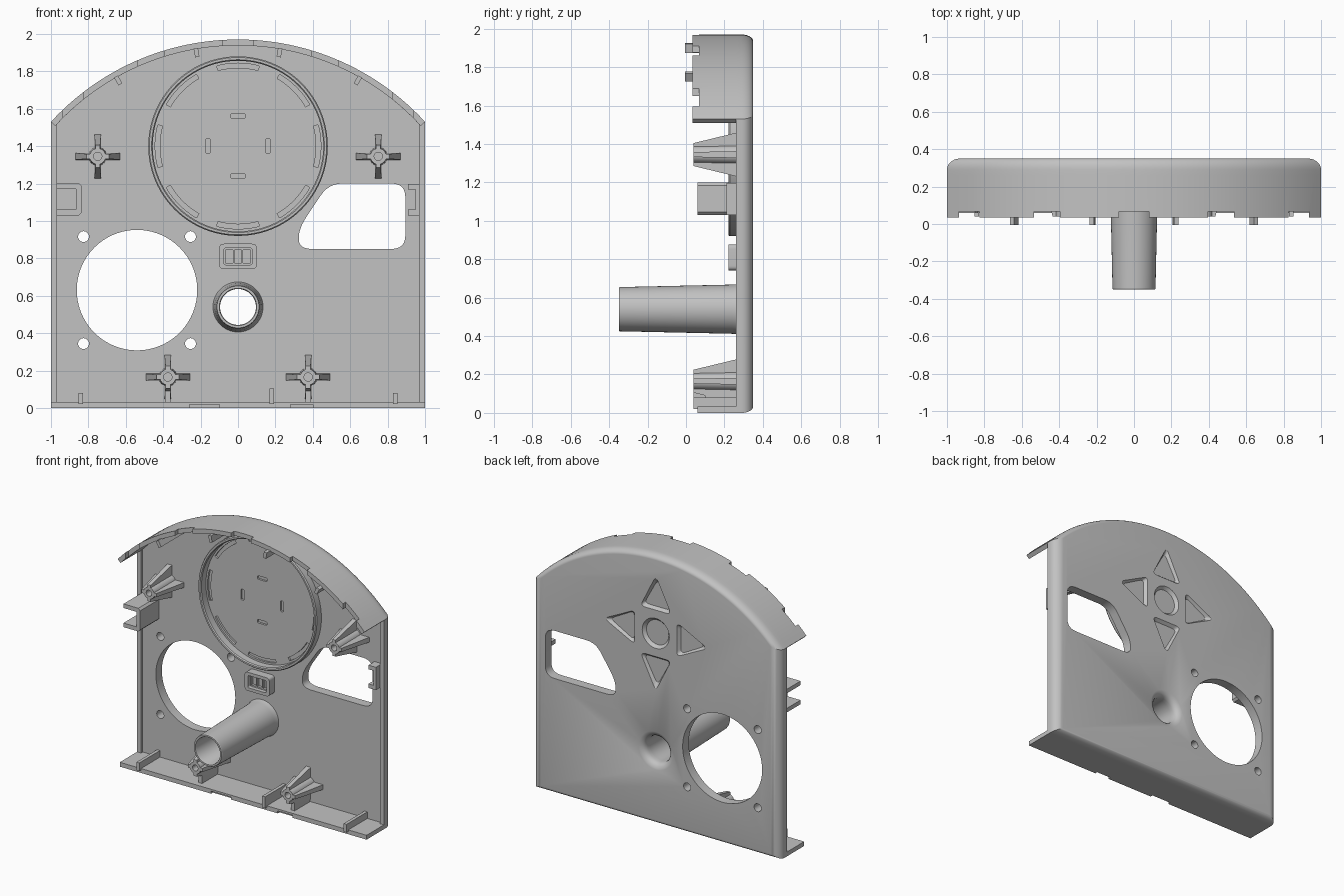
import bpy, bmesh
from math import sin, cos, pi, sqrt, asin

if "Cube" in bpy.data.objects:
    bpy.data.objects.remove(bpy.data.objects["Cube"])

grey = bpy.data.materials.new("plain_grey")
grey.use_nodes = True
grey.diffuse_color = (0.54, 0.54, 0.54, 1)
grey.node_tree.nodes["Principled BSDF"].inputs["Base Color"].default_value = (0.54, 0.54, 0.54, 1)

BACK, INNER, RIM = 0.35, 0.28, 0.26     # depths of back face, inner face and rim edge
ARC_Z, ARC_R = 0.614, 1.356             # centre height and radius of the arched top
WALL = 0.032


# ---------- helpers ----------
def loft(name, loops, wrap=False):
    """Skin a row of equal-length point loops; cap the ends or wrap round."""
    bm = bmesh.new()
    rows = [[bm.verts.new(p) for p in loop] for loop in loops]
    n = len(rows[0])
    pairs = list(zip(rows, rows[1:])) + ([(rows[-1], rows[0])] if wrap else [])
    for a, b in pairs:
        for i in range(n):
            j = (i + 1) % n
            bm.faces.new((a[i], a[j], b[j], b[i]))
    if not wrap:
        bm.faces.new(rows[0])
        bm.faces.new(rows[-1])
    bmesh.ops.recalc_face_normals(bm, faces=bm.faces)
    mesh = bpy.data.meshes.new(name)
    bm.to_mesh(mesh)
    bm.free()
    mesh.materials.append(grey)
    ob = bpy.data.objects.new(name, mesh)
    bpy.context.collection.objects.link(ob)
    return ob


def at_y(pts, y):
    return [(x, y, z) for x, z in pts]


def prism(name, pts, y0, y1, end_pts=None):
    return loft(name, [at_y(pts, y0), at_y(end_pts or pts, y1)])


def rect(cx, cz, hx, hz):
    return [(cx - hx, cz - hz), (cx + hx, cz - hz), (cx + hx, cz + hz), (cx - hx, cz + hz)]


def block(name, x0, x1, y0, y1, z0, z1):
    return prism(name, rect((x0 + x1) / 2, (z0 + z1) / 2, (x1 - x0) / 2, (z1 - z0) / 2), y0, y1)


def circle(cx, cz, r, n=64):
    return [(cx + r * cos(2 * pi * i / n), cz + r * sin(2 * pi * i / n)) for i in range(n)]


def lathe(name, cx, cz, profile, n=64, wrap=True):
    return loft(name, [at_y(circle(cx, cz, r, n), y) for r, y in profile], wrap)


def rounded(pts, r, steps=6):
    """Round every corner of a polygon, never past the middle of an edge."""
    out = []
    for i, (x, z) in enumerate(pts):
        ends = []
        for px, pz in (pts[i - 1], pts[(i + 1) % len(pts)]):
            d = sqrt((px - x) ** 2 + (pz - z) ** 2)
            f = min(r / d, 0.45)
            ends.append((x + (px - x) * f, z + (pz - z) * f))
        (ax, az), (bx, bz) = ends
        for k in range(steps + 1):
            t = k / steps
            u = 1 - t
            out.append((u * u * ax + 2 * u * t * x + t * t * bx,
                        u * u * az + 2 * u * t * z + t * t * bz))
    return out


def band(cz, r0, r1, a0, a1, n=12):
    """Arc strip, angles measured from straight up."""
    angs = [a0 + (a1 - a0) * i / n for i in range(n + 1)]
    return ([(r1 * sin(a), cz + r1 * cos(a)) for a in angs] +
            [(r0 * sin(a), cz + r0 * cos(a)) for a in reversed(angs)])


def cut(ob, cutters):
    """Subtract each cutter, skipping any that would empty the part."""
    bpy.context.view_layer.objects.active = ob
    for c in cutters:
        before = ob.data.copy()
        mod = ob.modifiers.new("cut", "BOOLEAN")
        mod.operation, mod.solver, mod.object = "DIFFERENCE", "EXACT", c
        bpy.ops.object.modifier_apply(modifier=mod.name)
        if len(ob.data.polygons) < 6:
            ob.data = before
        else:
            bpy.data.meshes.remove(before)
        bpy.data.objects.remove(c)


def outline(side, edge, n=48):
    """Flat bottom, straight sides, arched top, inset by side and edge."""
    xs, r = 1 - side, ARC_R - edge
    a = asin(xs / r)
    arc = [(r * sin(a - 2 * a * i / n), ARC_Z + r * cos(a - 2 * a * i / n)) for i in range(n + 1)]
    return [(-xs, edge), (xs, edge)] + arc


# ---------- main panel with rounded back edge ----------
loops = [at_y(outline(WALL, WALL), INNER), at_y(outline(WALL, WALL), RIM), at_y(outline(0, 0), RIM)]
for k in range(8):
    t = k / 7 * pi / 2
    loops.append(at_y(outline(0.07 * (1 - cos(t)), 0.035 * (1 - cos(t))), BACK - 0.06 * (1 - sin(t))))
panel = loft("panel", loops)

FAN_X, FAN_Z, TUBE_Z, DISC_Z = -0.54, 0.63, 0.54, 1.4
cutters = [prism("fan_cut", circle(FAN_X, FAN_Z, 0.322, 96), 0.2, 0.4)]
for sx in (-1, 1):
    for sz in (-1, 1):
        cutters.append(prism("screw_cut", circle(FAN_X + sx * 0.286, FAN_Z + sz * 0.286, 0.029, 24), 0.2, 0.4))
cutters.append(lathe("tube_cut", 0, TUBE_Z, [(0.096, 0.2), (0.096, 0.305), (0.102, 0.325),
                                             (0.115, 0.339), (0.14, 0.3505), (0.14, 0.4)], wrap=False))
window = [(0.325, 0.85), (0.895, 0.85), (0.895, 1.2), (0.485, 1.2), (0.325, 0.96)]
cutters.append(prism("window_cut", rounded(window, 0.075), 0.2, 0.4))

# recessed round button and four arrows on the back
cutters.append(prism("button_cut", circle(0, DISC_Z, 0.09), 0.328, 0.3505, circle(0, DISC_Z, 0.11)))
for q in range(4):
    c, s = cos(q * pi / 2), sin(q * pi / 2)

    def arrow(g):
        tri = [(-0.125 + g, 0.17 + g), (0.125 - g, 0.17 + g), (0, 0.42 - 2 * g)]
        return [(x * c - z * s, DISC_Z + x * s + z * c) for x, z in rounded(tri, 0.04)]
    cutters.append(prism("arrow_cut", arrow(0.018), 0.328, 0.3505, arrow(0)))
    slot = rounded(rect(0, 0.16, 0.04, 0.013), 0.011, 3)
    cutters.append(prism("slot_cut", [(x * c - z * s, DISC_Z + x * s + z * c) for x, z in slot], 0.2, 0.295))
for q in range(8):
    a = q * pi / 4
    cutters.append(prism("arc_slot_cut", band(DISC_Z, 0.418, 0.443, a - 0.26, a + 0.26), 0.2, 0.295))
cut(panel, cutters)

# ---------- arched top wall with notched front edge ----------
END = asin(1 / ARC_R)
top_wall = prism("top_wall", band(ARC_Z, ARC_R - WALL, ARC_R, -END, END, 48), 0.035, RIM)
cut(top_wall, [block("notch_cut", x - w, x + w, 0, 0.068, 1.4, 2.1)
               for x, w in ((-0.88, 0.055), (-0.465, 0.07), (0, 0.08), (0.465, 0.07), (0.88, 0.055))])
for x in (-0.65, -0.225, 0.225, 0.65):
    a = asin(x / (ARC_R - WALL))
    prism("top_rib", band(ARC_Z, ARC_R - 0.075, ARC_R - WALL + 0.005, a - 0.009, a + 0.009, 1), -0.005, INNER)

# ---------- bottom wall and its ribs ----------
bottom_wall = block("bottom_wall", -1, 1, 0.06, RIM, 0, WALL)
cut(bottom_wall, [block("notch_cut", x0, x1, 0, 0.08, -0.1, 0.018)
                  for x0, x1 in ((-0.26, -0.1), (0.28, 0.4))])
for x, h in ((-0.84, 0.08), (0.84, 0.08), (0.18, 0.105)):
    block("bottom_rib", x - 0.012, x + 0.012, 0.04, INNER, 0.02, h)

# ---------- disc ring and long tube ----------
lathe("disc_ring", 0, DISC_Z, [(0.48, INNER), (0.48, 0.228), (0.474, 0.22),
                               (0.462, 0.22), (0.456, 0.228), (0.456, INNER)], 96)
lathe("tube", 0, TUBE_Z, [(0.134, INNER), (0.13, 0.265), (0.128, 0.24), (0.115, -0.345),
                          (0.112, -0.35), (0.1, -0.35), (0.096, -0.34), (0.096, INNER)])

# ---------- screw posts with tapered cross ribs ----------
for side in (-1, 1):
    for px, pz in ((0.75, 1.345), (0.375, 0.165)):
        x = side * px
        lathe("screw_post", x, pz, [(0.049, INNER), (0.043, 0.04), (0.022, 0.04), (0.022, INNER)], 32)
        for sx, sz in ((1, 0), (-1, 0), (0, 1), (0, -1)):
            def arm(length, w):
                mid, half = (0.035 + length) / 2, (length - 0.035) / 2
                return rect(x + sx * mid, pz + sz * mid, half if sx else w, half if sz else w)
            prism("post_rib", arm(0.06, 0.013), 0.04, INNER, arm(0.118, 0.018))
        if pz < 1:
            block("post_foot", x - 0.014, x + 0.014, 0.1, INNER, 0.02, pz - 0.04)

# ---------- side brackets ----------
bracket = [(-0.97, 1.2), (-0.85, 1.2), (-0.835, 1.185), (-0.835, 1.045), (-0.85, 1.03), (-0.97, 1.03),
           (-0.97, 1.06), (-0.865, 1.06), (-0.865, 1.17), (-0.97, 1.17)]
prism("long_bracket", bracket, 0.06, INNER)
for z in (1.045, 1.182):
    block("short_bracket_tab", 0.91, 0.97, 0.21, INNER, z - 0.015, z + 0.015)
block("short_bracket_back", 0.95, 0.97, 0.21, INNER, 1.045, 1.182)

# ---------- small socket ----------
outer = rounded(rect(0, 0.81, 0.1, 0.068), 0.025)
hollow = rounded(rect(0, 0.81, 0.075, 0.045), 0.012)
loft("socket_frame", [at_y(outer, INNER), at_y(outer, 0.22), at_y(hollow, 0.22), at_y(hollow, INNER)], True)
socket_floor = block("socket_floor", -0.078, 0.078, 0.25, INNER, 0.763, 0.857)
cut(socket_floor, [block("cell_cut", x - 0.02, x + 0.02, 0.2, 0.27, 0.775, 0.845) for x in (-0.048, 0, 0.048)])

# ---------- shading ----------
bpy.ops.object.select_all(action="DESELECT")
for ob in bpy.context.collection.objects:
    if ob.type == "MESH" and grey.name in ob.data.materials:
        ob.select_set(True)
bpy.context.view_layer.objects.active = panel
bpy.ops.object.shade_smooth_by_angle(angle=0.5)
